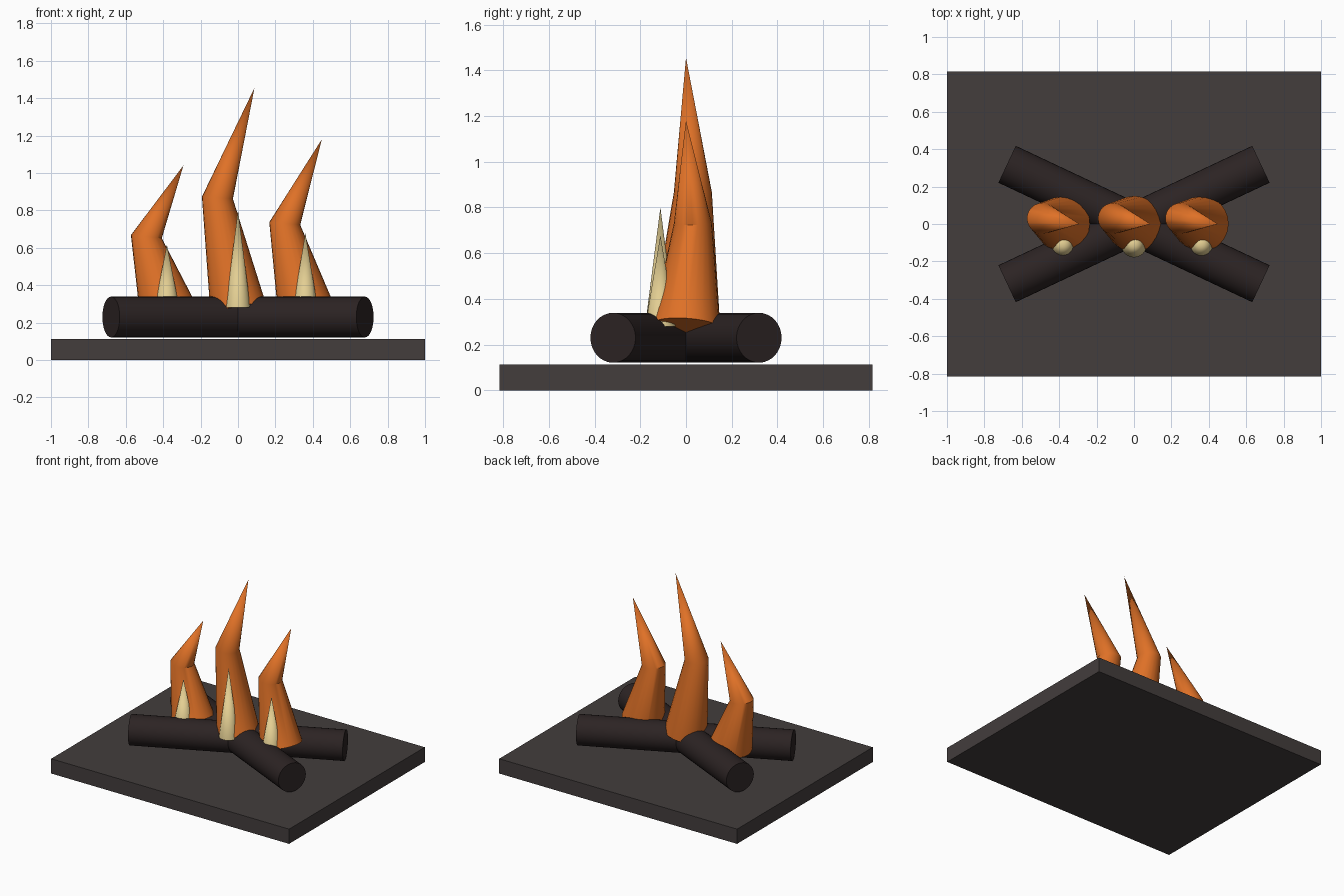
import bpy
import bmesh
from math import atan2, cos, sin, tau
from mathutils import Matrix, Vector

cube = bpy.data.objects.get("Cube")
if cube:
    bpy.data.objects.remove(cube, do_unlink=True)


def material(name, rgb):
    mat = bpy.data.materials.new(name)
    mat.use_nodes = True
    colour = (*rgb, 1)
    mat.diffuse_color = colour
    mat.node_tree.nodes["Principled BSDF"].inputs["Base Color"].default_value = colour
    return mat


STONE = material("dark stone", (0.056, 0.047, 0.046))
BARK = material("charred bark", (0.025, 0.017, 0.017))
FLAME = material("flame orange", (0.74, 0.165, 0.02))
CORE = material("pale flame core", (0.77, 0.62, 0.29))


def finish(name, bm, mat, smooth=True):
    bmesh.ops.recalc_face_normals(bm, faces=bm.faces)
    mesh = bpy.data.meshes.new(name)
    bm.to_mesh(mesh)
    bm.free()
    mesh.materials.append(mat)
    obj = bpy.data.objects.new(name, mesh)
    bpy.context.collection.objects.link(obj)
    if smooth:
        bpy.ops.object.select_all(action="DESELECT")
        obj.select_set(True)
        bpy.context.view_layer.objects.active = obj
        bpy.ops.object.shade_smooth_by_angle(angle=0.6)
    return obj


def tapered_tube(name, path, radii, mat, sides=24):
    """Rings set square to a bent path; the last path point is a sharp tip."""
    bm = bmesh.new()
    path = [Vector(p) for p in path]
    dirs = [(b - a).normalized() for a, b in zip(path, path[1:])]
    rings = []
    for i, radius in enumerate(radii):
        axis = (dirs[max(i - 1, 0)] + dirs[i]).normalized()
        across = Vector((0, 1, 0)).cross(axis).normalized()
        up = axis.cross(across)
        rings.append([bm.verts.new(path[i] + radius * (across * cos(k * tau / sides) + up * sin(k * tau / sides)))
                      for k in range(sides)])
    tip = bm.verts.new(path[-1])
    bm.faces.new(rings[0])
    for k in range(sides):
        n = (k + 1) % sides
        for low, high in zip(rings, rings[1:]):
            bm.faces.new((low[k], low[n], high[n], high[k]))
        bm.faces.new((rings[-1][k], rings[-1][n], tip))
    return finish(name, bm, mat)


# Stone slab
bm = bmesh.new()
bmesh.ops.create_cube(bm, size=1, matrix=Matrix.Translation((0, 0, 0.056)) @ Matrix.Diagonal((2, 1.63, 0.112, 1)))
finish("stone_base", bm, STONE, smooth=False)

# Two crossed logs
for name, side in (("rising_log", 1), ("falling_log", -1)):
    bm = bmesh.new()
    turn = Matrix.Rotation(side * atan2(0.32, 0.68), 4, "Z") @ Matrix.Rotation(tau / 4, 4, "Y")
    bmesh.ops.create_cone(bm, cap_ends=True, segments=32, radius1=0.109, radius2=0.109, depth=1.5,
                          matrix=Matrix.Translation((0, 0, 0.23)) @ turn)
    finish(name, bm, BARK)

# Bent flames, each with a pale core in front
FOOT = 0.28
for name, x, height in (("right", -0.38, 0.76), ("middle", 0, 1.175), ("left", 0.36, 0.9)):
    tapered_tube(name + "_flame",
                 [(x, 0, FOOT), (x - 0.11, 0.03, FOOT + height / 2), (x + 0.088, 0, FOOT + height)],
                 [0.15, 0.083], FLAME)
    tapered_tube(name + "_flame_core",
                 [(x, -0.112, FOOT), (x, -0.112, FOOT + 0.443 * height)], [0.067], CORE)
